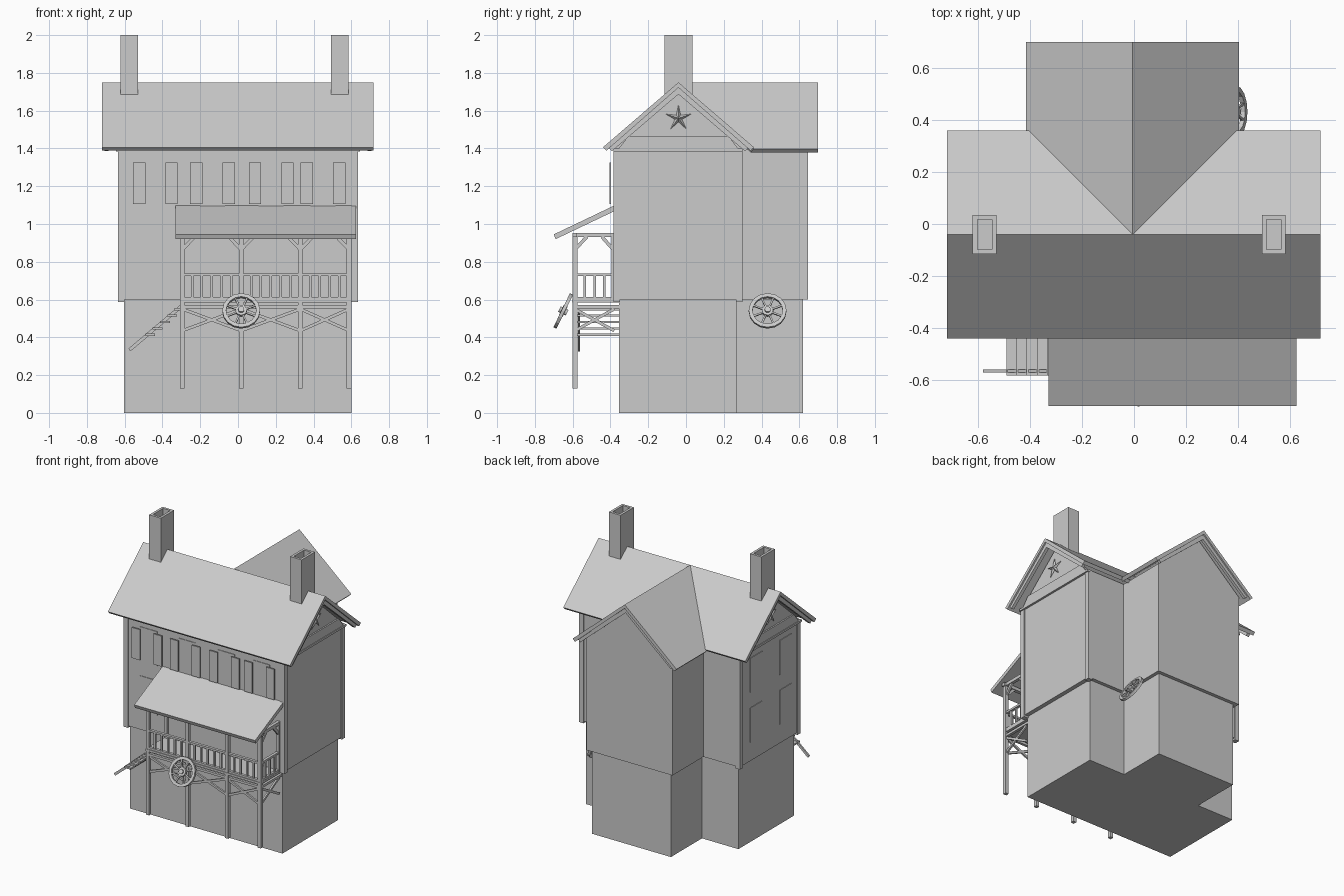
import bpy, bmesh, math
from mathutils import Vector, Matrix

if "Cube" in bpy.data.objects:
    bpy.data.objects.remove(bpy.data.objects["Cube"])


def finish(name, bm):
    bmesh.ops.recalc_face_normals(bm, faces=bm.faces[:])
    me = bpy.data.meshes.new(name)
    bm.to_mesh(me)
    bm.free()
    ob = bpy.data.objects.new(name, me)
    bpy.context.collection.objects.link(ob)
    return ob


def add_box(bm, lo, hi):
    lo, hi = Vector(lo), Vector(hi)
    m = Matrix.Translation((lo + hi) / 2) @ Matrix.Diagonal((*(hi - lo), 1))
    return bmesh.ops.create_cube(bm, size=1, matrix=m)["verts"]


def boxes(name, pairs):
    bm = bmesh.new()
    for lo, hi in pairs:
        add_box(bm, lo, hi)
    return finish(name, bm)


def add_beam(bm, p, q, w, h):
    p, q = Vector(p), Vector(q)
    d = q - p
    m = (Matrix.Translation((p + q) / 2) @ d.to_track_quat('X', 'Z').to_matrix().to_4x4()
         @ Matrix.Diagonal((d.length, w, h, 1)))
    bmesh.ops.create_cube(bm, size=1, matrix=m)


def beams(name, pairs, w, h):
    bm = bmesh.new()
    for p, q in pairs:
        add_beam(bm, p, q, w, h)
    return finish(name, bm)


def prism(name, prof, axis, a, b):
    def put(u, v, t):
        return {'x': (t, u, v), 'y': (u, t, v), 'z': (u, v, t)}[axis]
    bm = bmesh.new()
    r1 = [bm.verts.new(put(u, v, a)) for u, v in prof]
    r2 = [bm.verts.new(put(u, v, b)) for u, v in prof]
    bm.faces.new(r1)
    bm.faces.new(r2[::-1])
    n = len(prof)
    for i in range(n):
        bm.faces.new((r1[i], r1[(i + 1) % n], r2[(i + 1) % n], r2[i]))
    return finish(name, bm)


def chevron(c, half, top, t):
    e = top - half * 0.86
    return [(c - half, e), (c, top), (c + half, e),
            (c + half - 0.018, e - 0.018), (c, top - t), (c - half + 0.018, e - 0.018)]


# T-shaped base and overhanging upper storeys with gables
prism("base", [(-.603, -.355), (.6, -.355), (.6, .27), (.31, .27), (.31, .62),
               (-.315, .62), (-.315, .27), (-.603, .27)], 'z', 0, .6)
CY, CX = -.04, -.005
prism("main_upper_walls", [(-.38, .6), (.295, .6), (.295, 1.4), (CY, 1.70), (-.38, 1.4)],
      'x', -.63, .63)
prism("wing_upper_walls", [(-.345, .6), (.335, .6), (.335, 1.4), (CX, 1.70), (-.345, 1.4)],
      'y', .28, .645)
boxes("corner_posts", [((x - .0175, y - .0175, .587), (x + .0175, y + .0175, 1.4))
                       for x in (-.618, .618) for y in (-.366, .281)])

# Main roof, and a wing roof mitred along the valleys
prism("main_roof", chevron(CY, .4, 1.75, .028), 'x', -.72, .718)
wing = prism("wing_roof", chevron(CX, .41, 1.75, .028), 'y', CY, .70)
for v in wing.data.vertices:
    if v.co.y < .3:
        v.co.y = CY + abs(v.co.x - CX) * .4 / .41

# Barge boards, tie boards and gable stars
prism("wing_barge_boards", chevron(CX, .375, 1.722, .035), 'y', .67, .69)
for s, side in ((-1, "left"), (1, "right")):
    prism(side + "_barge_boards", chevron(CY, .37, 1.722, .035), 'x', s * .685, s * .707)
    prism(side + "_tie_board", [(-.36, 1.395), (.28, 1.395), (.225, 1.465), (-.305, 1.465)],
          'x', s * .625, s * .64)
    boxes(side + "_cornice", [((min(s * .62, s * .645), -.385, 1.385),
                               (max(s * .62, s * .645), .30, 1.4))])
    bm = bmesh.new()
    ring = []
    for i in range(10):
        a, r = math.pi / 2 + i * math.pi / 5, (.072, .02)[i % 2]
        ring.append(bm.verts.new((s * .637, CY + r * math.cos(a), 1.56 + r * math.sin(a))))
    tip = bm.verts.new((s * .655, CY, 1.56))
    bm.faces.new(ring)
    for i in range(10):
        bm.faces.new((ring[i], ring[(i + 1) % 10], tip))
    finish(side + "_star", bm)

# Hollow chimneys
for x, side in ((-.575, "left"), (.538, "right")):
    bm = bmesh.new()
    add_box(bm, (x - .046, -.115, 1.68), (x + .046, .035, 2))
    bm.normal_update()
    top = max(bm.faces, key=lambda f: f.calc_center_median().z)
    bmesh.ops.inset_region(bm, faces=[top], thickness=.025)
    ext = bmesh.ops.extrude_discrete_faces(bm, faces=[top])["faces"][0]
    bmesh.ops.translate(bm, verts=ext.verts[:], vec=(0, 0, -.06))
    finish(side + "_chimney", bm)

# Windows and shutters
wins = (-.437, -.135, .175, .45)
front = [(x, 1.09, 1.335) for x in wins] + [(-.437, .735, .985)]
boxes("front_windows", [((x - .067, -.384, a), (x + .067, -.37, b)) for x, a, b in front])
boxes("shutters", [((x + s * .086 - .032, -.406, 1.107), (x + s * .086 + .032, -.396, 1.325))
                   for x in wins for s in (-1, 1)])
boxes("left_windows", [((-.634, y - .067, z), (-.62, y + .067, z + .245))
                       for y in (.11, -.22) for z in (.735, 1.09)])

# Porch roof, posts, deck and beams
prism("porch_roof", [(-.70, .945), (-.375, 1.10), (-.375, 1.07), (-.69, .92)], 'x', -.33, .625)
posts = (-.295, .017, .33, .588)
PY = -.588
boxes("porch_posts", [((x - .0125, PY - .0125, .13), (x + .0125, PY + .0125, .94)) for x in posts]
      + [((x - .0125, -.395, .6), (x + .0125, -.375, .94)) for x in (posts[0], posts[3])])
boxes("porch_deck", [((-.308, -.603, .585), (.6, -.35, .6))])
boxes("porch_beams", [((-.315, -.602, .93), (.61, -.576, .953)),
                      ((-.305, -.598, .553), (.598, -.58, .57))]
      + [((x - .011, -.60, .93), (x + .011, -.38, .953)) for x in posts]
      + [((.578, -.59, .553), (.598, -.355, .57))])

# Corner braces under the porch roof
br = []
for i, x in enumerate(posts):
    br += [((x, PY, .865), (x + d * .065, PY, .932)) for d in (-1, 1)
           if 0 <= i + d < len(posts)]
for x in (posts[0], posts[3]):
    br += [((x, PY, .865), (x, -.525, .932)), ((x, -.385, .865), (x, -.445, .932))]
beams("porch_braces", br, .014, .018)

# Railings
rails, bars = [], []
spans = [(Vector((a, PY, 0)), Vector((b, PY, 0)), n)
         for a, b, n in zip(posts, posts[1:], (6, 6, 5))]
spans.append((Vector((.588, PY, 0)), Vector((.588, -.38, 0)), 4))
for p, q, n in spans:
    up = Vector((0, 0, 1))
    rails += [(p + up * z, q + up * z) for z in (.732, .607)]
    bars += [(p.lerp(q, i / n) + up * .6, p.lerp(q, i / n) + up * .73) for i in range(1, n)]
beams("railings", rails, .02, .014)
beams("balusters", bars, .013, .013)

# Cross braces below the deck
xs = []
for p, q, n in spans:
    lo, hi = Vector((0, 0, .435)), Vector((0, 0, .55))
    xs += [(p + lo, q + hi), (p + hi, q + lo)]
beams("cross_braces", xs, .012, .016)

# Side stairs with one stringer
beams("stair_stringer", [((-.575, -.566, .333), (-.3, -.566, .565))], .011, .018)
boxes("stair_treads", [((x - .026, -.583, z - .006), (x + .026, -.355, z + .006))
                       for x, z in [(-.465 + .039 * i, .413 + .034 * i) for i in range(5)]])


# Wagon wheels leaning against the house
def wheel(name, loc, turn):
    bm = bmesh.new()
    n, rings = 16, []
    for i in range(n):
        a = i * math.tau / n
        rings.append([bm.verts.new((r * math.cos(a), y, r * math.sin(a)))
                      for r, y in ((.1, -.009), (.1, .009), (.08, .009), (.08, -.009))])
    for i in range(n):
        s, t = rings[i], rings[(i + 1) % n]
        for k in range(4):
            bm.faces.new((s[k], s[(k + 1) % 4], t[(k + 1) % 4], t[k]))
    for i in range(8):
        a = i * math.tau / 8 + math.pi / 8
        d = Vector((math.cos(a), 0, math.sin(a)))
        add_beam(bm, d * .01, d * .085, .009, .009)
    rot = Matrix.Rotation(math.pi / 2, 4, 'X')
    for r, h in ((.03, .022), (.016, .045)):
        bmesh.ops.create_cone(bm, cap_ends=True, segments=12, radius1=r, radius2=r,
                              depth=h, matrix=rot)
    ob = finish(name, bm)
    ob.matrix_world = (Matrix.Translation(loc) @ Matrix.Rotation(turn, 4, 'Z')
                       @ Matrix.Rotation(math.radians(-26), 4, 'X'))


wheel("front_wheel", (.017, -.65, .54), 0)
wheel("side_wheel", (.385, .432, .54), math.pi / 2)
